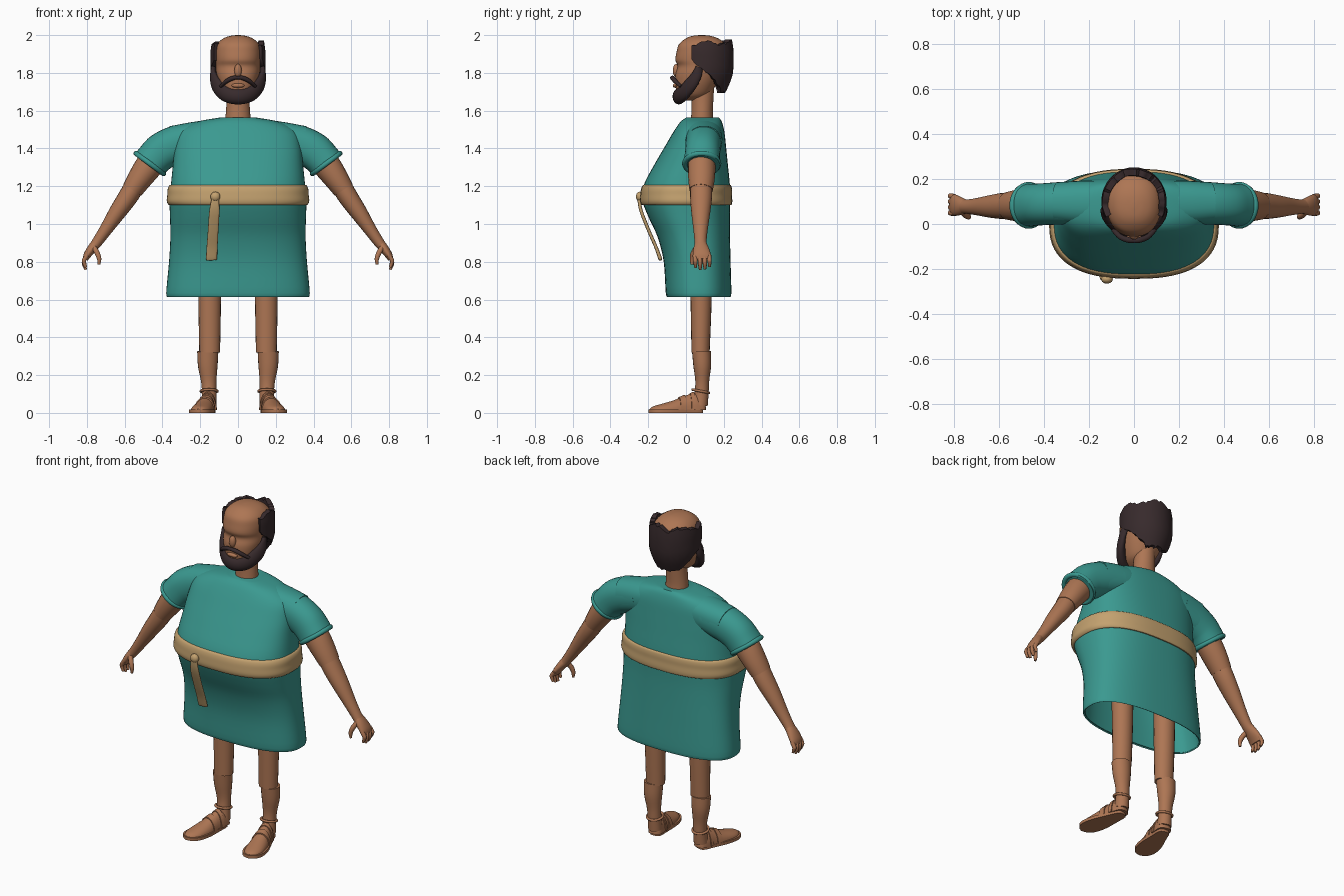
import bpy, bmesh, math, random
from mathutils import Vector, Matrix

random.seed(4)
cube = bpy.data.objects.get("Cube")
if cube:
    bpy.data.objects.remove(cube)


def material(name, rgb):
    m = bpy.data.materials.new(name)
    m.use_nodes = True
    m.diffuse_color = (*rgb, 1)
    m.node_tree.nodes["Principled BSDF"].inputs["Base Color"].default_value = (*rgb, 1)
    return m


SKIN = material("warm_skin", (0.42, 0.18, 0.088))
TEAL = material("teal_cloth", (0.043, 0.32, 0.28))
SASH = material("tan_sash", (0.55, 0.36, 0.16))
HAIR = material("dark_hair", (0.038, 0.023, 0.025))
made = []


def finish(name, bm, mat):
    bmesh.ops.recalc_face_normals(bm, faces=bm.faces)
    me = bpy.data.meshes.new(name)
    bm.to_mesh(me)
    bm.free()
    me.materials.append(mat)
    ob = bpy.data.objects.new(name, me)
    bpy.context.collection.objects.link(ob)
    made.append(ob)
    return ob


def smooth_rows(rows, steps):
    """Catmull-Rom interpolation through rows of numbers."""
    out = []
    for i in range(len(rows) - 1):
        a, b, c, d = (rows[max(0, min(len(rows) - 1, i + k))] for k in (-1, 0, 1, 2))
        for s in range(steps):
            t = s / steps
            out.append([q + (r - p) * t / 2 + (2 * p - 5 * q + 4 * r - w) * t * t / 2
                        + (3 * q - p - 3 * r + w) * t ** 3 / 2
                        for p, q, r, w in zip(a, b, c, d)])
    return out + [list(rows[-1])]


def ring(centre, u, v, sides, power):
    pts = []
    for k in range(sides):
        a = math.tau * k / sides
        c, s = math.cos(a), math.sin(a)
        pts.append(centre + u * math.copysign(abs(c) ** (2 / power), c)
                   + v * math.copysign(abs(s) ** (2 / power), s))
    return pts


def skin_rings(name, rings, mat, cap=True, closed=True):
    bm = bmesh.new()
    vs = [[bm.verts.new(p) for p in r] for r in rings]
    n = len(vs[0])
    for a, b in zip(vs, vs[1:]):
        for k in range(n if closed else n - 1):
            bm.faces.new((a[k], a[(k + 1) % n], b[(k + 1) % n], b[k]))
    if cap:
        bm.faces.new(vs[0])
        bm.faces.new(vs[-1])
    return finish(name, bm, mat)


def stack(name, rows, mat, sides=48, power=2.0, steps=4):
    """Horizontal rings from rows of z, half width, front y, back y."""
    return skin_rings(name, [ring(Vector((0, (f + b) / 2, z)), Vector((w, 0, 0)),
                                  Vector((0, (b - f) / 2, 0)), sides, power)
                             for z, w, f, b in smooth_rows(rows, steps)], mat)


def tube(name, rows, mat, ref=(0, 1, 0), sides=20, power=2.0, steps=4):
    """Sweep along rows of x, y, z, radius along ref, radius across it."""
    rows = smooth_rows(rows, steps)
    pts = [Vector(r[:3]) for r in rows]
    rings = []
    for i, r in enumerate(rows):
        t = (pts[min(i + 1, len(pts) - 1)] - pts[max(i - 1, 0)]).normalized()
        u = Vector(ref)
        u = (u - t * u.dot(t)).normalized()
        rings.append(ring(pts[i], u * r[3], t.cross(u) * r[4], sides, power))
    return skin_rings(name, rings, mat)


def torus(name, centre, axis, major, minor, mat):
    rot = Vector(axis).to_track_quat('Z', 'Y')
    rings = []
    for i in range(33):
        a = math.tau * i / 32
        d = Vector((math.cos(a), math.sin(a), 0))
        rings.append([Vector(centre) + rot @ p for p in
                      ring(d * major, d * minor, Vector((0, 0, minor)), 10, 2)])
    return skin_rings(name, rings, mat, cap=False)


def ball(name, centre, size, mat):
    bm = bmesh.new()
    bmesh.ops.create_uvsphere(bm, u_segments=20, v_segments=12, radius=1,
                              matrix=Matrix.LocRotScale(Vector(centre), None, Vector(size)))
    return finish(name, bm, mat)


# Tunic: inner lining, hem, belly and chest
stack("tunic_body", [(0.98, .33, -.12, .21), (0.66, .365, -.09, .225), (0.62, .37, -.097, .232),
                     (0.635, .38, -.107, .24), (0.8, .365, -.118, .236), (0.93, .358, -.15, .233),
                     (1.04, .36, -.2, .232), (1.13, .363, -.232, .234), (1.21, .355, -.222, .232),
                     (1.31, .345, -.17, .222), (1.41, .335, -.112, .212), (1.49, .31, -.065, .203),
                     (1.54, .22, -.03, .19), (1.563, .1, .0, .175)],
      TEAL, sides=64, power=2.5)
tube("tunic_shoulders", [(-.34, .095, 1.42, .09, .1), (-.2, .093, 1.45, .1, .095),
                         (0, .09, 1.468, .1, .097), (.2, .093, 1.45, .1, .095),
                         (.34, .095, 1.42, .09, .1)], TEAL, power=2.4, sides=32)

# Waist sash with knot and hanging end
stack("waist_sash", [(1.105, .35, -.2, .22), (1.1, .365, -.232, .24), (1.12, .377, -.243, .245),
                     (1.155, .374, -.242, .243), (1.185, .372, -.238, .243),
                     (1.205, .362, -.228, .238), (1.208, .345, -.205, .222)],
      SASH, sides=64, power=2.5)
ball("sash_knot", (-.12, -.245, 1.145), (.026, .02, .026), SASH)
tube("sash_end", [(-.12, -.25, 1.14, .018, .008), (-.125, -.238, 1.07, .027, .009),
                  (-.132, -.195, .96, .028, .009), (-.137, -.16, .88, .029, .009),
                  (-.14, -.138, .82, .029, .01), (-.14, -.135, .808, .026, .006)],
     SASH, ref=(1, 0, 0), power=3)

# Head, neck and nose
stack("neck", [(1.5, .07, .02, .15), (1.58, .065, .028, .142), (1.66, .06, .03, .145),
               (1.74, .06, .03, .15)], SKIN)
stack("head", [(1.655, .03, -.02, .07), (1.68, .07, -.045, .12), (1.73, .096, -.055, .155),
               (1.79, .113, -.056, .19), (1.835, .118, -.044, .212), (1.868, .12, -.056, .222),
               (1.91, .121, -.05, .226), (1.95, .112, -.038, .212), (1.98, .082, -.005, .175),
               (1.995, .045, .03, .135), (2.0, .008, .072, .095)], SKIN, power=2.2)
ball("nose", (0, -.052, 1.812), (.02, .018, .035), SKIN)
ball("lower_lip", (0, -.056, 1.733), (.035, .014, .012), SKIN)

# Hair wraps the back and sides, leaving the crown bare
columns = []
count = 46
for i in range(count + 1):
    a = math.radians(-118 + 236 * i / count)
    side = abs(a) / math.radians(118)
    jag = random.uniform(-.008, .008)
    low = 1.7 + .17 * max(0, side - .35) / .65 + jag
    high = 1.965 - .012 * side + .012 * math.sin(5 * a) + jag
    column = []
    for k in range(9):
        z = low + (high - low) * min(max(k - 1, 0), 6) / 6
        s = 1 - .27 * max(0, (1.82 - z) / .12) ** 1.5 - .05 * max(0, (z - 1.92) / .05)
        s *= .8 if k in (0, 8) else 1
        column.append(Vector((.145 * s * math.sin(a), .1 + .152 * s * math.cos(a), z)))
    columns.append(column)
skin_rings("hair", columns, HAIR)

# Beard and moustache
beard = [(.128, .07, 1.83, .02, .012), (.13, .055, 1.785, .028, .018), (.112, .022, 1.735, .038, .024),
         (.065, -.018, 1.69, .042, .03), (0, -.038, 1.675, .042, .033)]
tache = [(.092, -.026, 1.728, .008, .01), (.062, -.056, 1.755, .011, .012),
         (.028, -.07, 1.772, .012, .013), (0, -.073, 1.775, .009, .011)]
for name, half in (("beard", beard), ("moustache", tache)):
    other = [(-r[0], *r[1:]) for r in half[-2::-1]]
    tube(name, half + other, HAIR, ref=(0, 0, 1))

for s, side in ((1, "left"), (-1, "right")):
    def limb(part, rows, mat=SKIN, **kw):
        return tube(f"{side}_{part}", [(s * r[0], *r[1:]) for r in rows], mat, **kw)

    # Sleeve and rolled cuff
    limb("sleeve", [(.22, .093, 1.445, .1, .095), (.32, .092, 1.423, .095, .1),
                    (.4, .088, 1.386, .093, .1), (.445, .085, 1.345, .094, .095),
                    (.472, .083, 1.312, .096, .094)], TEAL, power=2.2, sides=32)
    torus(f"{side}_sleeve_cuff", (s * .467, .083, 1.32), (s * .59, 0, -.8), .09, .014, TEAL)

    # Arm and hand
    limb("upper_arm", [(.4, .083, 1.4, .07, .07), (.47, .083, 1.31, .073, .073),
                       (.52, .082, 1.24, .07, .065), (.56, .08, 1.18, .062, .056)])
    limb("forearm", [(.545, .08, 1.205, .058, .054), (.585, .08, 1.14, .058, .052),
                     (.64, .078, 1.06, .05, .045), (.7, .077, .97, .038, .034),
                     (.745, .077, .905, .032, .028), (.77, .08, .872, .036, .024)])
    limb("palm", [(.75, .078, .9, .03, .025), (.775, .08, .868, .042, .024),
                  (.798, .084, .835, .048, .02), (.808, .085, .812, .046, .014)])
    for i, reach in enumerate((.012, 0, .003, .016)):
        y = .047 + i * .025
        limb(f"finger_{i + 1}", [(.798, y, .835, .012, .012), (.814, y + .002, .81, .012, .012),
                                 (.815, y + .003, .785 + reach, .011, .011),
                                 (.806, y + .003, .758 + reach, .007, .007)], sides=10)
    limb("thumb", [(.762, .055, .875, .014, .014), (.745, .038, .845, .014, .014),
                   (.735, .032, .815, .012, .012), (.736, .032, .785, .007, .007)], sides=10)

    # Leg
    limb("thigh", [(.15, .08, .95, .062, .062), (.15, .08, .6, .056, .06),
                   (.15, .077, .32, .048, .055)])
    limb("shin", [(.16, .082, .325, .05, .056), (.16, .086, .25, .047, .052),
                  (.155, .086, .17, .037, .041), (.153, .083, .11, .037, .038),
                  (.153, .075, .04, .04, .04)])
    torus(f"{side}_ankle_strap", (s * .153, .078, .115), (0, .2, 1), .044, .007, SKIN)

    # Sandal, turned outward, built along its length from heel to toe
    turn = Matrix.Translation((s * .155, .06, 0)) @ Matrix.Rotation(s * .22, 4, 'Z')

    def sandal(part, rows, steps=4):
        rings = []
        for y, w, low, high in smooth_rows(rows, steps):
            r = ring(Vector((0, y, low)), Vector((w, 0, 0)), Vector((0, 0, high - low)), 24, 2)
            rings.append([turn @ Vector((p.x, p.y, max(p.z, low))) for p in r])
        ob = skin_rings(f"{side}_{part}", rings, SKIN)
        return ob

    sandal("foot", [(.045, .015, .015, .03), (.03, .036, .015, .075), (-.01, .043, .015, .105),
                    (-.06, .045, .015, .093), (-.13, .054, .015, .066), (-.2, .052, .015, .046),
                    (-.24, .035, .015, .034), (-.258, .01, .015, .02)])
    sandal("toe_strap", [(-.07, .051, .015, .096), (-.1, .056, .015, .084)], 1)
    sandal("instep_strap", [(-.02, .049, .015, .112), (-.04, .05, .015, .105)], 1)

    # Flat sole under the foot
    outline = smooth_rows([(.03, .0), (.018, .03), (-.05, .046), (-.14, .063), (-.21, .06),
                           (-.25, .037), (-.266, .0)], 4)
    loop = [(w, y) for y, w in outline] + [(-w, y) for y, w in outline[-2:0:-1]]
    skin_rings(f"{side}_sole", [[turn @ Vector((x, y, z)) for x, y in loop]
                                for z in (0, .018)], SKIN)

# Smooth shading with crisp edges
bpy.ops.object.select_all(action='DESELECT')
for ob in made:
    ob.select_set(True)
bpy.context.view_layer.objects.active = made[0]
bpy.ops.object.shade_smooth_by_angle(angle=math.radians(40))
